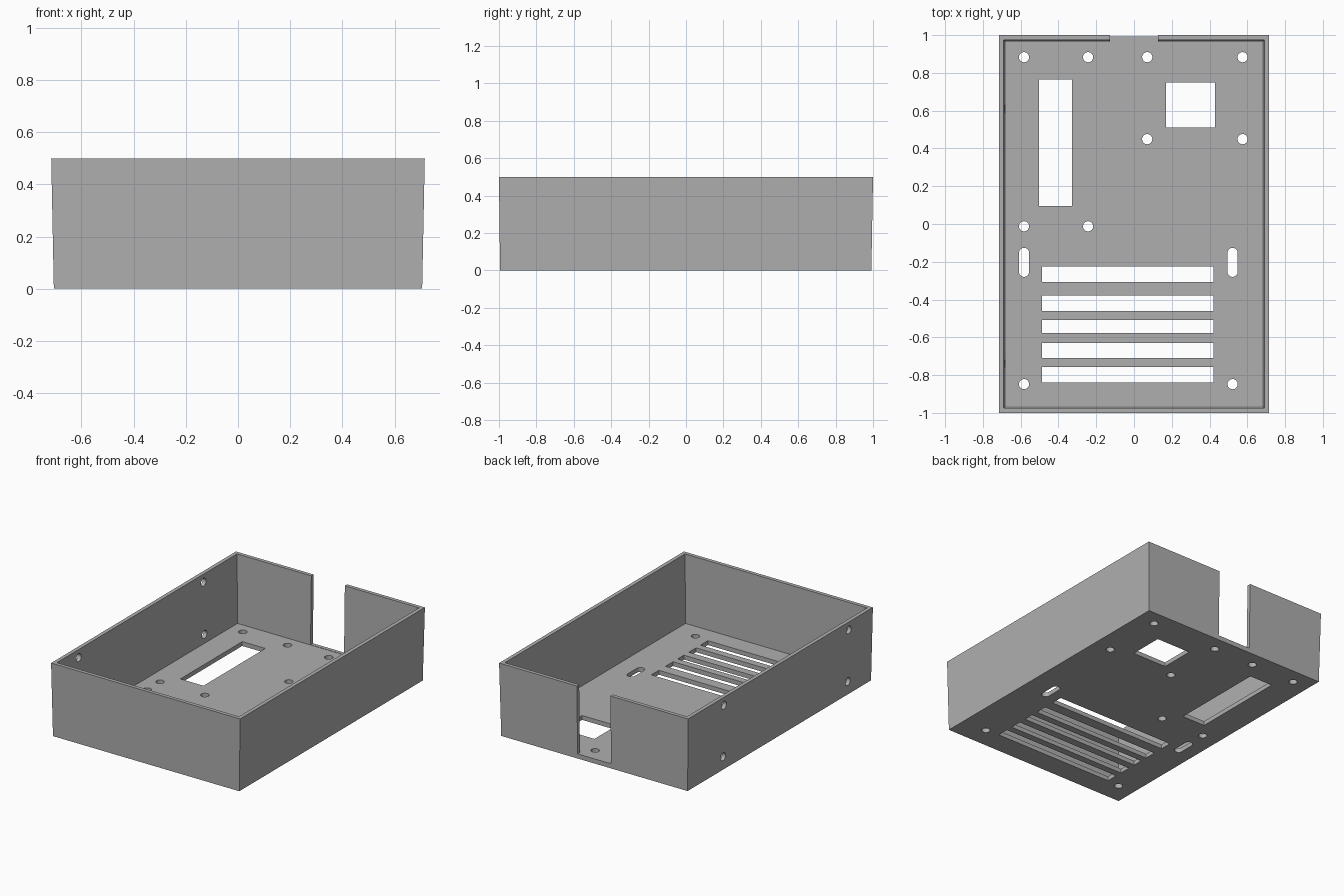
import bpy
import bmesh
from math import cos, sin, pi
from mathutils import Matrix, Vector

cube = bpy.data.objects.get("Cube")
if cube:
    bpy.data.objects.remove(cube, do_unlink=True)

HEIGHT, FLOOR, HOLE_R = 0.5, 0.03, 0.027

grey = bpy.data.materials.new("mid grey plastic")
grey.use_nodes = True
grey.diffuse_color = (0.43, 0.43, 0.43, 1)
grey.node_tree.nodes["Principled BSDF"].inputs["Base Color"].default_value = grey.diffuse_color


def rect(x0, x1, y0, y1):
    return [(x0, y0), (x1, y0), (x1, y1), (x0, y1)]


def pill(x, y, half=0.0, n=24):
    """Round hole, stretched along y into a slot when half > 0."""
    arc = [pi * i / (n // 2) for i in range(n // 2 + 1)]
    if not half:
        arc = arc[:-1]
    top = [(x + HOLE_R * cos(a), y + half + HOLE_R * sin(a)) for a in arc]
    bottom = [(x - HOLE_R * cos(a), y - half - HOLE_R * sin(a)) for a in arc]
    return top + bottom


def loft(bm, low, z0, high, z1, matrix=Matrix()):
    """Closed solid between two matching outlines."""
    a = [bm.verts.new(matrix @ Vector((x, y, z0))) for x, y in low]
    b = [bm.verts.new(matrix @ Vector((x, y, z1))) for x, y in high]
    bm.faces.new(a[::-1])
    bm.faces.new(b)
    for i in range(len(a)):
        j = (i + 1) % len(a)
        bm.faces.new((a[i], a[j], b[j], b[i]))


def make_object(name, bm):
    bmesh.ops.recalc_face_normals(bm, faces=bm.faces)
    mesh = bpy.data.meshes.new(name)
    bm.to_mesh(mesh)
    bm.free()
    mesh.materials.append(grey)
    obj = bpy.data.objects.new(name, mesh)
    bpy.context.collection.objects.link(obj)
    return obj


# Outer shell, flaring slightly towards the open top
bm = bmesh.new()
loft(bm, rect(-0.706, 0.706, -0.994, 0.991), 0,
     rect(-0.716, 0.716, -1, 1), HEIGHT)
tray = make_object("enclosure_tray", bm)

# Inside cavity: its flare continues a little above the rim
cavity = bmesh.new()
loft(cavity, rect(-0.68, 0.68, -0.966, 0.966), FLOOR,
     rect(-0.69, 0.69, -0.975, 0.975), HEIGHT + 0.02)

# Cable notch in the back wall
notch = bmesh.new()
outline = rect(-0.127, 0.127, 0.93, 1.1)
loft(notch, outline, FLOOR + 0.002, outline, HEIGHT + 0.1)

# Floor openings: long window, square window, vents, screw holes, slots
openings = [rect(-0.503, -0.328, 0.095, 0.764), rect(0.17, 0.43, 0.51, 0.748)]
for y0, y1 in ((-0.307, -0.225), (-0.461, -0.379), (-0.578, -0.509),
               (-0.71, -0.631), (-0.838, -0.758)):
    openings.append(rect(-0.487, 0.421, y0, y1))
for x in (-0.582, -0.243):
    openings += [pill(x, y) for y in (0.883, -0.012)]
for x in (0.07, 0.575):
    openings += [pill(x, y) for y in (0.883, 0.449)]
for x in (-0.582, 0.522):
    openings += [pill(x, -0.848), pill(x, -0.203, 0.05)]

holes = bmesh.new()
for outline in openings:
    loft(holes, outline, -0.1, outline, 0.1)

# Four mounting holes through the -x side wall
sideways = Matrix.Rotation(pi / 2, 4, "Y")
for y in (0.61, -0.74):
    for z in (0.09, 0.445):
        outline = pill(-z, y)
        loft(holes, outline, -0.8, outline, -0.62, sideways)

# Cut everything out of the shell
bpy.ops.object.select_all(action="DESELECT")
tray.select_set(True)
bpy.context.view_layer.objects.active = tray
for name, shape in (("cavity", cavity), ("notch", notch), ("holes", holes)):
    cutter = make_object(name + "_cutter", shape)
    cutter.hide_render = True
    mod = tray.modifiers.new(name, "BOOLEAN")
    mod.operation = "DIFFERENCE"
    mod.solver = "EXACT"
    mod.object = cutter
    bpy.ops.object.modifier_apply(modifier=name)
    bpy.data.objects.remove(cutter, do_unlink=True)

bpy.ops.object.shade_smooth_by_angle()
